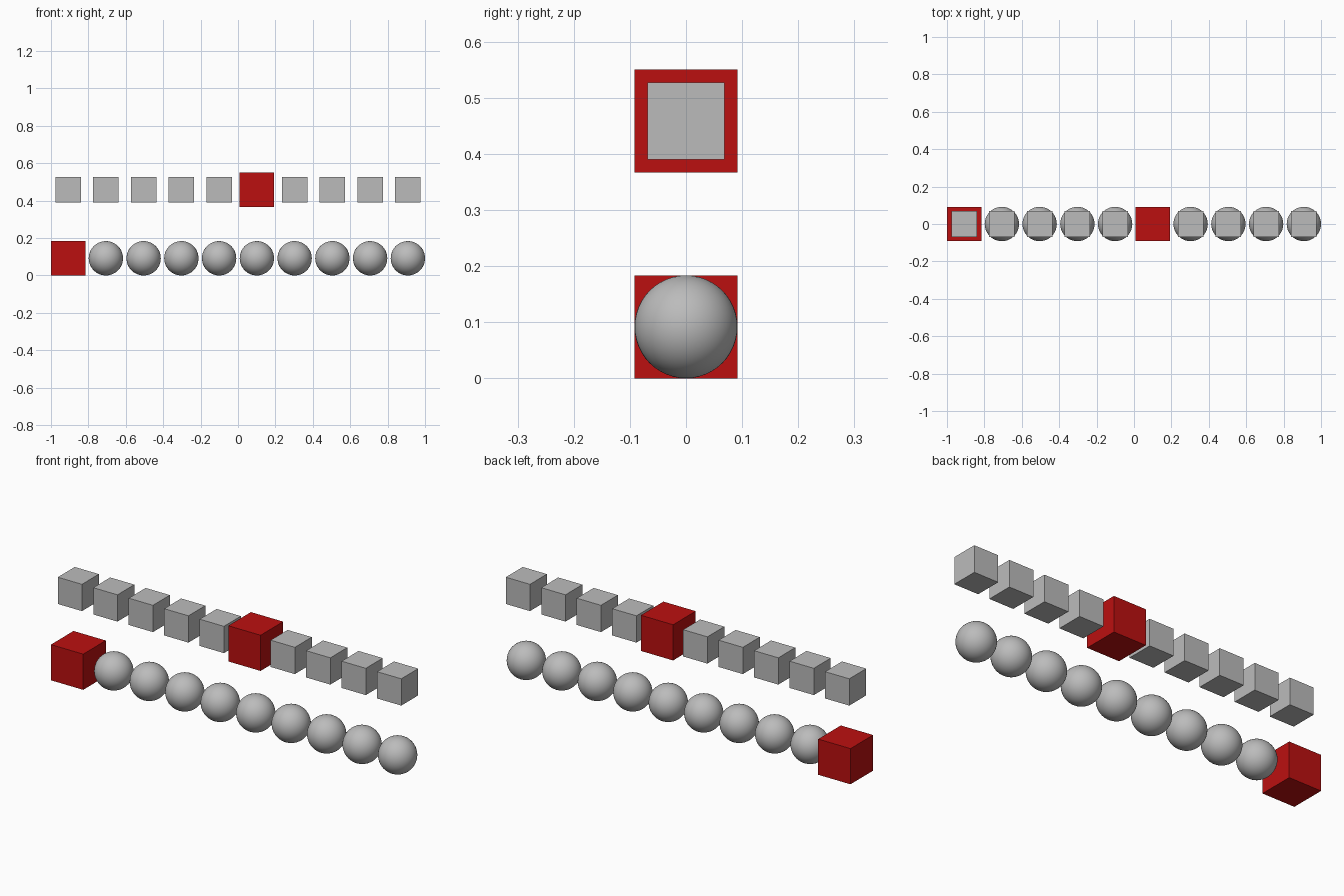
import bpy

old = bpy.data.objects.get("Cube")
if old:
    bpy.data.objects.remove(old, do_unlink=True)

COUNT = 10
SIZE = 2 / 10.9          # diameter of a sphere, edge of a red cube
PITCH = SIZE * 1.1       # spacing along each row
LOW_Z = SIZE / 2
HIGH_Z = SIZE * 2.5


def material(name, color):
    mat = bpy.data.materials.new(name)
    mat.use_nodes = True
    mat.diffuse_color = color
    mat.node_tree.nodes["Principled BSDF"].inputs["Base Color"].default_value = color
    return mat


grey = material("grey", (0.5, 0.5, 0.5, 1))
red = material("red", (0.5, 0.005, 0.005, 1))


def finish(name, mat):
    obj = bpy.context.object
    obj.name = name
    obj.data.materials.append(mat)


def cube(name, x, z, edge, mat):
    bpy.ops.mesh.primitive_cube_add(size=edge, location=(x, 0, z))
    finish(name, mat)


def sphere(name, x, z):
    bpy.ops.mesh.primitive_uv_sphere_add(segments=48, ring_count=24,
                                         radius=SIZE / 2, location=(x, 0, z))
    bpy.ops.object.shade_smooth()
    finish(name, grey)


for i in range(COUNT):
    x = (i - (COUNT - 1) / 2) * PITCH
    # Lower row: a red cube at the end, then spheres
    if i == 0:
        cube("lower_red_cube", x, LOW_Z, SIZE, red)
    else:
        sphere(f"lower_sphere_{i}", x, LOW_Z)
    # Upper row: small grey cubes with one large red cube
    if i == 5:
        cube("upper_red_cube", x, HIGH_Z, SIZE, red)
    else:
        cube(f"upper_small_cube_{i}", x, HIGH_Z, SIZE * 0.75, grey)
